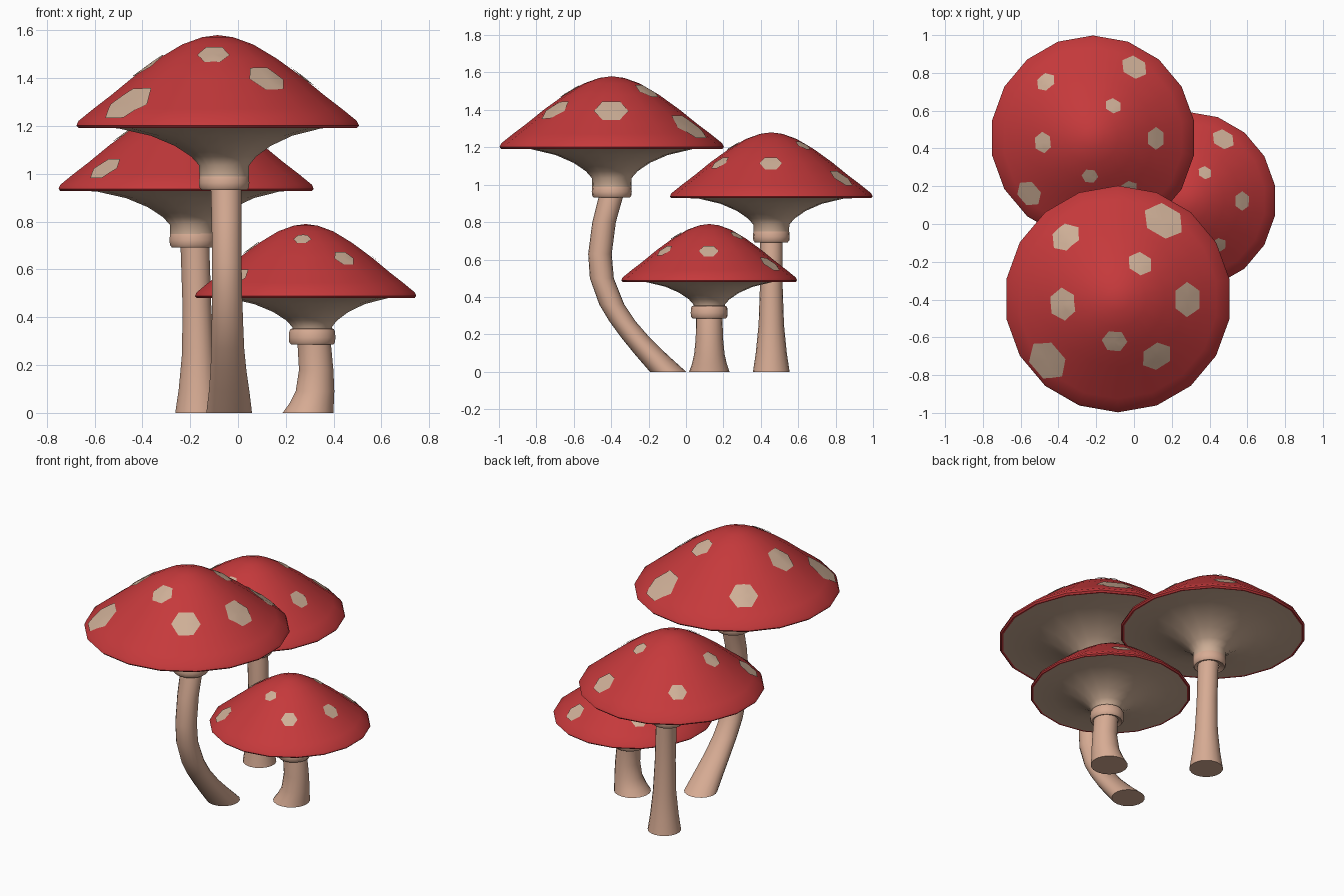
import bpy, math
from mathutils import Vector
from mathutils.bvhtree import BVHTree

if "Cube" in bpy.data.objects:
    bpy.data.objects.remove(bpy.data.objects["Cube"])

SIDES = 18


def material(name, rgb):
    m = bpy.data.materials.new(name)
    m.diffuse_color = (*rgb, 1)
    m.use_nodes = True
    m.node_tree.nodes["Principled BSDF"].inputs["Base Color"].default_value = m.diffuse_color
    return m


RED = material("cap red", (0.56, 0.041, 0.044))
STEM = material("stem tan", (0.68, 0.41, 0.295))
CREAM = material("spot and gill cream", (0.62, 0.43, 0.31))


def make(name, verts, faces, mat, angle=45):
    me = bpy.data.meshes.new(name)
    me.from_pydata(verts, [], faces)
    me.materials.append(mat)
    me.shade_smooth()
    me.set_sharp_from_angle(angle=math.radians(angle))
    ob = bpy.data.objects.new(name, me)
    bpy.context.collection.objects.link(ob)
    return verts, faces


def tube(name, rings, mat, angle=45, bottom=False, apex=False):
    """Skin horizontal rings (x, y, z, radius), listed from the bottom up."""
    verts, faces = [], []
    n = SIDES
    for x, y, z, r in rings:
        for k in range(n):
            a = math.radians(10) + 2 * math.pi * k / n
            verts.append((x + r * math.cos(a), y + r * math.sin(a), z))
    for i in range(len(rings) - 1):
        for k in range(n):
            j = (k + 1) % n
            faces.append((i * n + k, i * n + j, (i + 1) * n + j, (i + 1) * n + k))
    if bottom:
        faces.append(tuple(reversed(range(n))))
    if apex:
        verts.append(apex)
        b = (len(rings) - 1) * n
        faces += [(b + k, b + (k + 1) % n, len(verts) - 1) for k in range(n)]
    return make(name, verts, faces, mat, angle)


# cap outline: radius / cap radius, height / cap height
CAP = [(0.965, 0.005), (0.985, 0), (1, 0.025), (0.985, 0.075), (0.88, 0.205),
       (0.76, 0.345), (0.6, 0.545), (0.42, 0.745), (0.25, 0.9), (0.11, 0.977)]
# gill outline: radius / cap radius, depth below rim / cap radius
GILL = [(0.175, 0.34), (0.178, 0.26), (0.23, 0.2), (0.34, 0.125),
        (0.5, 0.055), (0.72, 0.003), (0.97, -0.005)]
# spots: x, y / cap radius, and size
SPOTS = [(-0.46, 0.545, 0.085), (0.4, 0.685, 0.113), (0.195, 0.31, 0.07),
         (-0.485, -0.045, 0.088), (0.61, -0.005, 0.093), (-0.62, -0.54, 0.115),
         (-0.03, -0.37, 0.068), (0.34, -0.503, 0.086)]


def spots(name, cx, cy, R, zrim, H, size, cap):
    tree = BVHTree.FromPolygons(*cap)
    verts, faces = [], []
    for sx, sy, s in SPOTS:
        x, y = cx + sx * R, cy + sy * R
        hit, nor, _, _ = tree.ray_cast(Vector((x, y, 3)), Vector((0, 0, -1)))
        tang = Vector((-sy, sx, 0)).normalized()
        nor = (nor - tang * nor.dot(tang)).normalized()
        rad = nor.cross(tang)
        s *= size
        base = len(verts)
        corners = [tang * math.cos(k * math.pi / 3) + rad * math.sin(k * math.pi / 3)
                   for k in range(6)]
        outline = []
        for k in range(6):
            outline += [corners[k], (corners[k] + corners[(k + 1) % 6]) / 2]
        offs = [Vector()] + [o * 0.5 for o in outline] + outline
        for o in offs:
            p = hit + o * s
            q = tree.ray_cast(p + nor * 0.3, -nor)[0] or p
            verts.append(q + nor * 0.005)
        for k in range(12):
            j = (k + 1) % 12
            a, b, c, d = base + 1 + k, base + 1 + j, base + 13 + j, base + 13 + k
            sgn = (offs[1 + k].cross(offs[1 + j])).dot(nor) > 0
            for f in ((base, a, b), (a, d, c, b)):
                faces.append(f if sgn else f[::-1])
    make(name, verts, faces, CREAM)


def mushroom(name, cx, cy, R, zrim, top, ring_z, ring_r, spot, stem):
    H = top - zrim
    rx = cx + 0.027                       # collar sits slightly off the cap axis
    cap = tube(name + "_cap", [(cx, cy, zrim + h * H, r * R) for r, h in CAP],
               RED, 50, apex=(cx, cy, top))
    gills = []
    for r, d in GILL:
        t = (r - 0.175) / 0.795
        gills.append((rx + (cx - rx) * t, cy, zrim - d * R, r * R))
    tube(name + "_gills", gills, CREAM)
    # collar under the gills
    collar = [(0.012, 0.6), (0, 0.9), (0.01, 0.98), (0.03, 1), (0.055, 0.98),
              (0.066, 0.93), (0.07, 0.75)]
    tube(name + "_collar", [(rx, cy, ring_z + h, ring_r * f) for h, f in collar], STEM)
    stem = stem + [(rx, cy, ring_z + 0.04, stem[-1][3])]
    tube(name + "_stem", stem, STEM, bottom=True)
    spots(name + "_spots", cx, cy, R, zrim, H, spot, cap)


# tall front mushroom with the bent stem
mushroom("tall_mushroom", -0.085, -0.397, 0.6, 1.192, 1.58, 0.932, 0.107, 1.0,
         [(-0.037, -0.096, 0, 0.097), (-0.037, -0.185, 0.09, 0.086),
          (-0.04, -0.268, 0.18, 0.076), (-0.043, -0.34, 0.27, 0.07),
          (-0.044, -0.397, 0.36, 0.067), (-0.046, -0.45, 0.5, 0.064),
          (-0.047, -0.46, 0.63, 0.063), (-0.048, -0.438, 0.8, 0.063),
          (-0.05, -0.403, 0.93, 0.065)])

# middle mushroom at the back
mushroom("back_mushroom", -0.217, 0.456, 0.542, 0.928, 1.28, 0.692, 0.098, 0.65,
         [(-0.166, 0.456, 0, 0.098), (-0.166, 0.456, 0.1, 0.083),
          (-0.167, 0.456, 0.25, 0.068), (-0.172, 0.456, 0.45, 0.061),
          (-0.18, 0.456, 0.69, 0.061)])

# short mushroom on the right
mushroom("short_mushroom", 0.283, 0.124, 0.47, 0.481, 0.79, 0.285, 0.099, 0.56,
         [(0.293, 0.125, 0, 0.108), (0.308, 0.125, 0.04, 0.094),
          (0.322, 0.125, 0.09, 0.082), (0.327, 0.125, 0.18, 0.073),
          (0.319, 0.124, 0.285, 0.071)])
